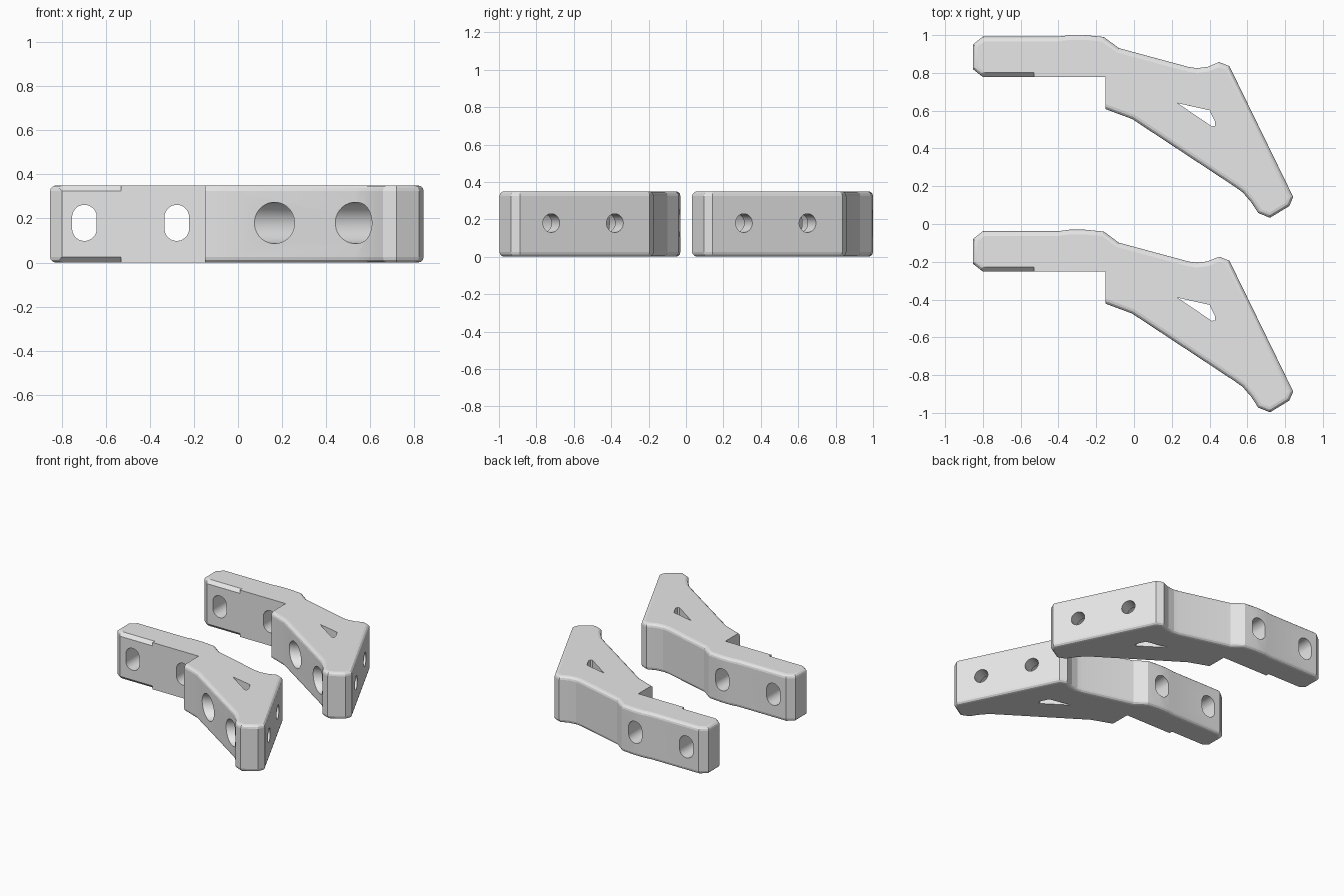
import bpy
import bmesh
from math import cos, sin, pi, radians
from mathutils import Vector

cube = bpy.data.objects.get("Cube")
if cube:
    bpy.data.objects.remove(cube, do_unlink=True)

HEIGHT = 0.35
MID_Z = 0.18
BEVEL = 0.025
SPACING = 1.03
ARM_FRONT = 0.778
STEP_X = -0.15
X, Y, Z = Vector((1, 0, 0)), Vector((0, 1, 0)), Vector((0, 0, 1))

grey = bpy.data.materials.new("light grey")
grey.use_nodes = True
grey.diffuse_color = (0.8, 0.8, 0.8, 1)
grey.node_tree.nodes["Principled BSDF"].inputs["Base Color"].default_value = (0.8, 0.8, 0.8, 1)


def prism(name, points, origin, u, v, sweep, rim_rule=None):
    """Extrude a flat outline along a vector, optionally rounding some rim edges."""
    bm = bmesh.new()
    base = bm.faces.new([bm.verts.new(origin + u * a + v * b) for a, b in points])
    result = bmesh.ops.extrude_face_region(bm, geom=[base], use_keep_orig=True)
    top = [g for g in result["geom"] if isinstance(g, bmesh.types.BMVert)]
    bmesh.ops.translate(bm, verts=top, vec=sweep)
    bmesh.ops.recalc_face_normals(bm, faces=bm.faces[:])
    if rim_rule:
        rims = [e for e in bm.edges if rim_rule(e)]
        bmesh.ops.bevel(bm, geom=rims, offset=BEVEL, segments=3, profile=0.5,
                        affect='EDGES', clamp_overlap=True)
        bmesh.ops.recalc_face_normals(bm, faces=bm.faces[:])
    mesh = bpy.data.meshes.new(name)
    bm.to_mesh(mesh)
    bm.free()
    obj = bpy.data.objects.new(name, mesh)
    bpy.context.scene.collection.objects.link(obj)
    return obj


def oval(radius, stretch=0.0, sides=32):
    """Circle, or an upright slot when stretched."""
    points = []
    for i in range(sides):
        a = 2 * pi * (i + 0.5) / sides
        lift = stretch if sin(a) > 0 else -stretch
        points.append((radius * cos(a), radius * sin(a) + lift))
    return points


def rounded_rim(edge):
    a, b = (v.co for v in edge.verts)
    if abs(a.z - b.z) > 0.01:
        return False
    on_step = all(abs(p.x - STEP_X) < 0.001 for p in (a, b))
    on_arm_front = all(abs(p.y - ARM_FRONT) < 0.001 for p in (a, b))
    return not (on_step or on_arm_front)


# Bracket outline seen from above: arm, shoulder, slanted outer face, foot, step
outline = [
    (-0.853, 0.95), (-0.8, 0.992), (-0.4, 0.992), (-0.34, 1.0), (-0.26, 1.0),
    (-0.16, 0.99), (-0.08, 0.931), (0.29, 0.831), (0.335, 0.825), (0.39, 0.832),
    (0.45, 0.857), (0.505, 0.836), (0.843, 0.143), (0.822, 0.095), (0.72, 0.033),
    (0.658, 0.058), (0.62, 0.116), (0.575, 0.168), (0.536, 0.196), (-0.01, 0.556),
    (STEP_X, 0.608), (STEP_X, ARM_FRONT), (-0.8, ARM_FRONT), (-0.853, 0.82)]
bracket = prism("back_bracket", outline, Vector((0, 0, 0)), X, Y, Z * HEIGHT, rounded_rim)

cutters = []

# Upright slots through the arm
for x in (-0.697, -0.278):
    cutters.append(prism("slot_cutter", oval(0.056, 0.026),
                         Vector((x, 0.6, MID_Z)), X, Z, Y * 0.6))

# Bolt holes square to the slanted outer face, with wide bores from the inside
outer_normal = Vector((0.899, 0.438, 0)).normalized()
across = Z.cross(outer_normal)
for spot in (Vector((0.762, 0.31, MID_Z)), Vector((0.596, 0.65, MID_Z))):
    cutters.append(prism("bolt_cutter", oval(0.05), spot + outer_normal * 0.1,
                         across, Z, outer_normal * -0.3))
    cutters.append(prism("bore_cutter", oval(0.094), spot - outer_normal * 0.1,
                         across, Z, outer_normal * -0.6))

# Triangular window through the web
window = [(0.23, 0.64), (0.4, 0.602), (0.43, 0.54), (0.428, 0.52), (0.412, 0.517)]
cutters.append(prism("window_cutter", window, Vector((0, 0, -0.1)), X, Y, Z * 0.6))

# Chamfers on the outer half of the arm's front edges
for level, up in ((HEIGHT, 1), (0, -1)):
    wedge = [(-BEVEL, -2 * BEVEL * up), (2 * BEVEL, BEVEL * up), (-BEVEL, BEVEL * up)]
    cutters.append(prism("chamfer_cutter", wedge, Vector((-0.83, ARM_FRONT, level)),
                         Y, Z, X * 0.3))

for cutter in cutters:
    cutter.hide_render = True
    cut = bracket.modifiers.new("cut", 'BOOLEAN')
    cut.operation = 'DIFFERENCE'
    cut.solver = 'EXACT'
    cut.object = cutter

# Bake the cuts, then drop the cutters
depsgraph = bpy.context.evaluated_depsgraph_get()
baked = bpy.data.meshes.new_from_object(bracket.evaluated_get(depsgraph))
bracket.modifiers.clear()
bracket.data = baked
for cutter in cutters:
    bpy.data.objects.remove(cutter, do_unlink=True)
baked.materials.clear()
baked.materials.append(grey)

# Smooth hole walls, crisp edges elsewhere
bpy.ops.object.select_all(action='DESELECT')
bracket.select_set(True)
bpy.context.view_layer.objects.active = bracket
bpy.ops.object.shade_smooth_by_angle(angle=radians(14))

# Second identical bracket in front
front = bracket.copy()
front.data = bracket.data.copy()
front.name = "front_bracket"
front.location.y = -SPACING
bpy.context.scene.collection.objects.link(front)
